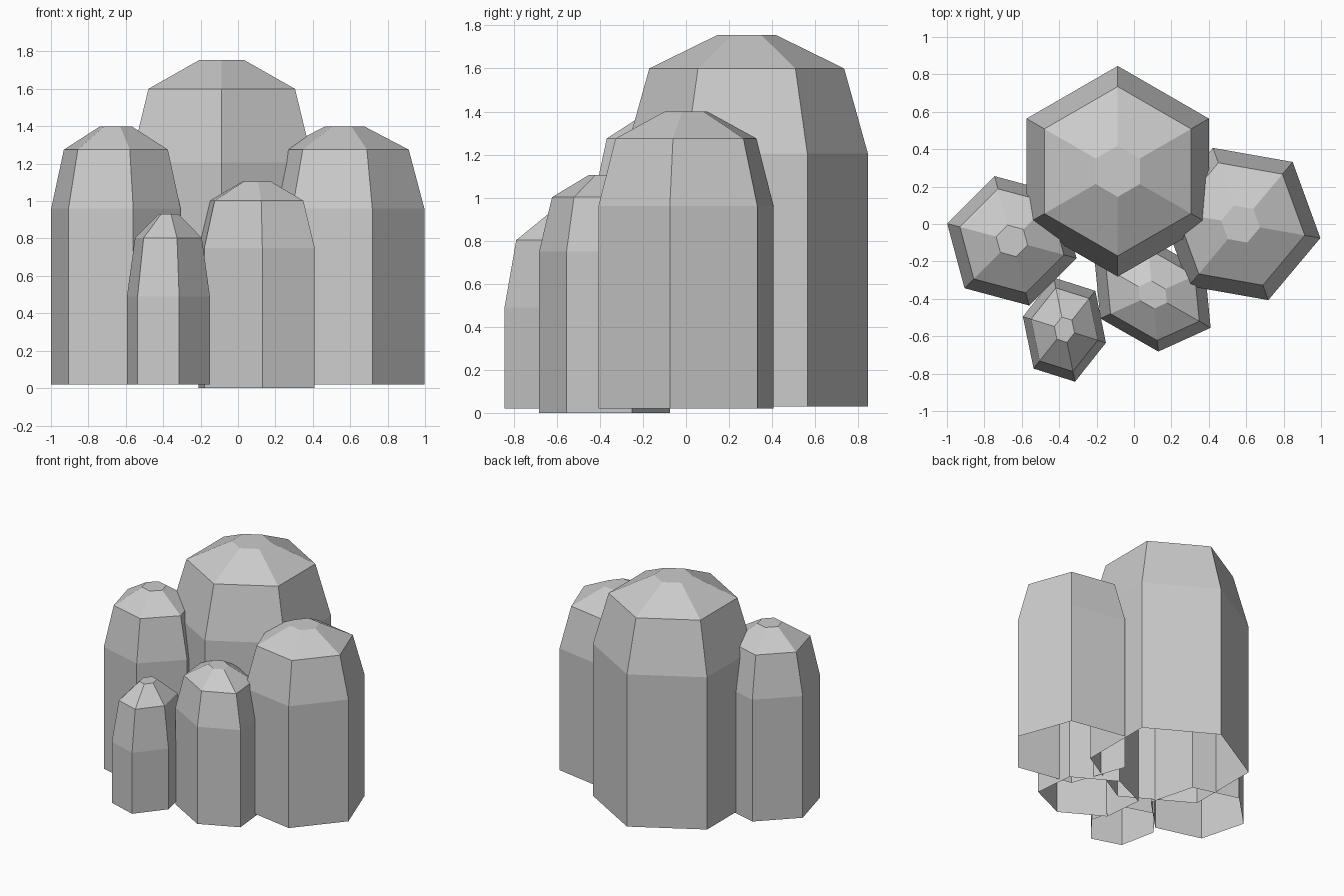
import bpy, bmesh
from mathutils import Vector
from math import radians, cos, sin

if "Cube" in bpy.data.objects:
    bpy.data.objects.remove(bpy.data.objects["Cube"])


def polar(radius, degrees):
    return Vector((radius * cos(radians(degrees)), radius * sin(radians(degrees))))


def column(name, centre, a, b, heights):
    """Six-sided column, open below; a and b are two neighbouring corner offsets."""
    a, b, centre = Vector(a), Vector(b), Vector(centre)
    corners = [a, b, b - a, -a, -b, a - b]
    if a.x * b.y - a.y * b.x < 0:      # keep corners anticlockwise
        corners.reverse()
    bm = bmesh.new()
    rings = []
    for z, scale in zip(heights, (1, 1, 0.804, 0.243)):
        rings.append([bm.verts.new((*(centre + c * scale), z)) for c in corners])
    for low, high in zip(rings, rings[1:]):
        for i in range(6):
            j = (i + 1) % 6
            bm.faces.new((low[i], low[j], high[j], high[i]))
    bm.faces.new(rings[-1])
    mesh = bpy.data.meshes.new(name)
    bm.to_mesh(mesh)
    bm.free()
    obj = bpy.data.objects.new(name, mesh)
    bpy.context.collection.objects.link(obj)
    return obj


# Tall rear column
column("rear_column", (-0.087, 0.282), polar(0.563, 30), polar(0.563, 90),
       (0.03, 1.205, 1.6, 1.755))
# Medium columns on each side
column("right_column", (0.57, 0.0), polar(0.433, -10), polar(0.433, 50),
       (0.02, 0.96, 1.275, 1.4))
column("left_column", (-0.653, -0.09), polar(0.358, -15), polar(0.358, 45),
       (0.02, 0.96, 1.275, 1.4))
# Small, slightly squashed columns in front
column("front_column", (0.1, -0.378), (0.31, -0.177), (0.03, -0.304),
       (0.0, 0.75, 1.002, 1.105))
column("front_left_column", (-0.372, -0.565), (0.222, -0.07), (0.057, -0.278),
       (0.02, 0.49, 0.803, 0.93))
